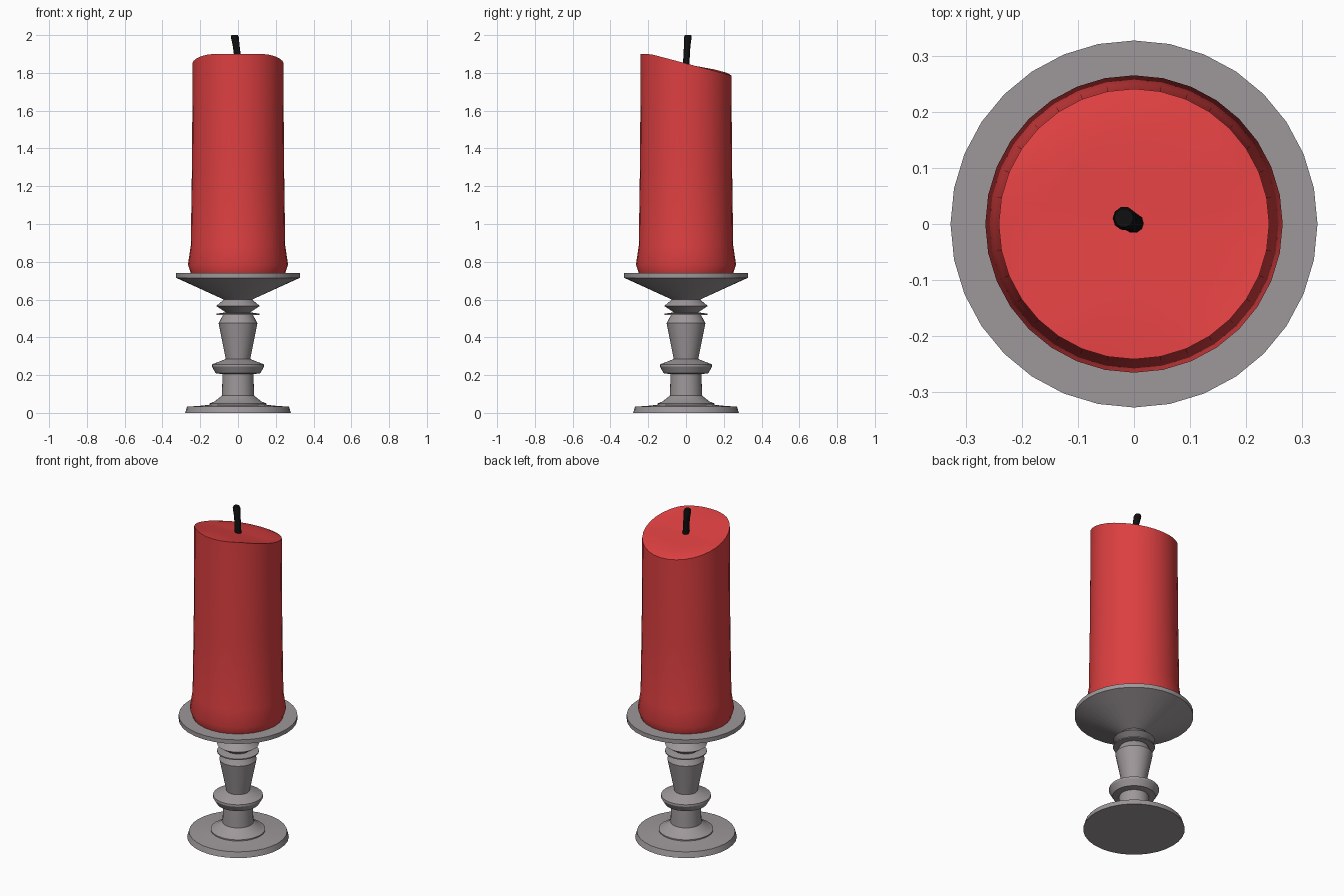
import bpy, bmesh, math
from mathutils import Vector

if "Cube" in bpy.data.objects:
    bpy.data.objects.remove(bpy.data.objects["Cube"])

SIDES = 32


def material(name, rgb):
    m = bpy.data.materials.new(name)
    m.diffuse_color = (*rgb, 1)
    m.use_nodes = True
    m.node_tree.nodes["Principled BSDF"].inputs["Base Color"].default_value = m.diffuse_color
    return m


def skin_rings(name, rings, mat, angle=30):
    """Bridge a list of closed point rings, cap both ends."""
    bm = bmesh.new()
    loops = [[bm.verts.new(p) for p in ring] for ring in rings]
    for a, b in zip(loops, loops[1:]):
        n = len(a)
        for i in range(n):
            j = (i + 1) % n
            bm.faces.new((a[i], a[j], b[j], b[i]))
    bm.faces.new(loops[0][::-1])
    bm.faces.new(loops[-1])
    bmesh.ops.recalc_face_normals(bm, faces=bm.faces)
    me = bpy.data.meshes.new(name)
    bm.to_mesh(me)
    bm.free()
    ob = bpy.data.objects.new(name, me)
    bpy.context.collection.objects.link(ob)
    me.materials.append(mat)
    bpy.ops.object.select_all(action='DESELECT')
    ob.select_set(True)
    bpy.context.view_layer.objects.active = ob
    bpy.ops.object.shade_smooth_by_angle(angle=math.radians(angle))
    return ob


def ring(r, height, n=SIDES, cx=0, cy=0):
    """Circle of points; height is a number or a function of y."""
    pts = []
    for i in range(n):
        a = 2 * math.pi * i / n
        x, y = cx + r * math.cos(a), cy + r * math.sin(a)
        pts.append(Vector((x, y, height(y) if callable(height) else height)))
    return pts


metal = material("pewter", (0.34, 0.31, 0.32))
wax = material("red_wax", (0.72, 0.05, 0.052))
black = material("burnt_wick", (0.005, 0.005, 0.005))

# Turned candlestick: foot, stem and drip plate
profile = [(0.28, 0), (0.27, 0.033), (0.205, 0.037), (0.15, 0.043), (0.15, 0.05),
           (0.125, 0.06), (0.085, 0.092), (0.082, 0.205), (0.118, 0.21),
           (0.138, 0.245), (0.137, 0.257), (0.065, 0.285), (0.103, 0.475),
           (0.08, 0.517), (0.115, 0.518), (0.115, 0.525), (0.065, 0.532),
           (0.115, 0.566), (0.075, 0.6), (0.327, 0.715), (0.327, 0.74)]
skin_rings("candlestick", [ring(r, z) for r, z in profile], metal)


# Candle with a slanted, melted top
def rim(y):
    return min(1.9, 1.85 - 0.265 * y)


def pool(y):
    return rim(y) + 0.012 * max(0, min(1, y / 0.15)) - 0.004


sides = [(0.25, 0.74), (0.265, 0.785), (0.25, 0.885), (0.244, 1.3), (0.241, 1.7)]
rings = [ring(r, z) for r, z in sides] + [ring(0.241, rim)]
rings += [ring(r, pool) for r in (0.215, 0.15, 0.08, 0.02)]
skin_rings("candle", rings, wax, 40)

# Leaning wick
path = [(0, 0.001, 1.83, 0.018), (-0.003, 0.003, 1.89, 0.018), (-0.009, 0.006, 1.94, 0.018),
        (-0.017, 0.01, 1.99, 0.021), (-0.018, 0.011, 2.0, 0.017)]
skin_rings("wick", [ring(r, z, 10, x, y) for x, y, z, r in path], black, 50)
